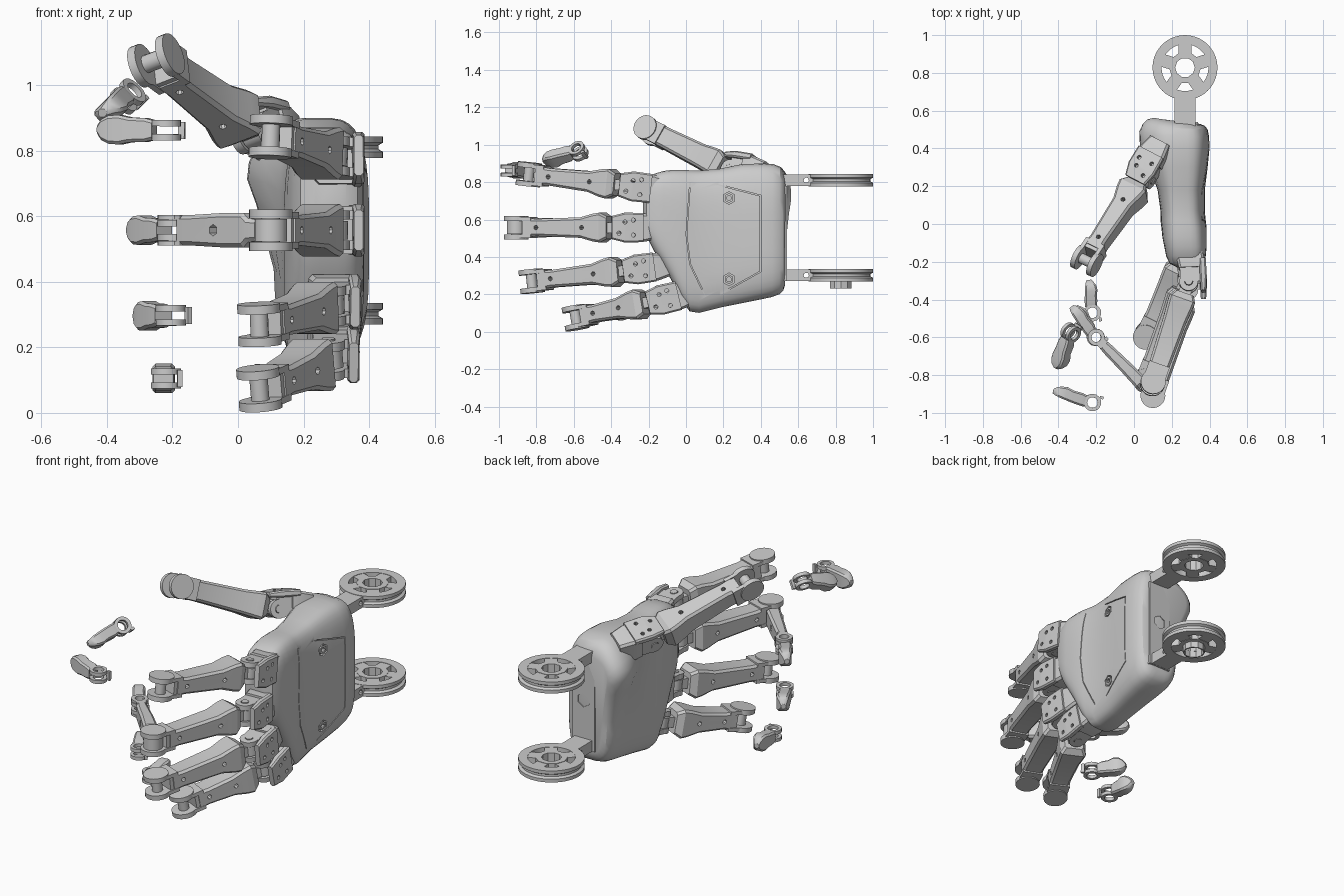
import bpy, bmesh, math
from mathutils import Vector, Matrix

if "Cube" in bpy.data.objects:
    bpy.data.objects.remove(bpy.data.objects["Cube"])

I4 = Matrix.Identity(4)
ALONG_Y = Matrix.Rotation(math.pi / 2, 4, 'X')
ALONG_X = Matrix.Rotation(math.pi / 2, 4, 'Y')


def frame(o, d, a=(0, 0, 1)):
    """Local axes: X along d, Z near hinge axis a, Y = back side."""
    d, a = Vector(d).normalized(), Vector(a)
    a = (a - d * a.dot(d)).normalized()
    y = a.cross(d)
    m = Matrix((d, y, a)).transposed().to_4x4()
    m.translation = Vector(o)
    return m


def box(bm, x0, x1, y0, y1, z0, z1):
    m = Matrix.Translation(((x0 + x1) / 2, (y0 + y1) / 2, (z0 + z1) / 2))
    bmesh.ops.create_cube(bm, size=1, matrix=m @ Matrix.Diagonal((x1 - x0, y1 - y0, z1 - z0, 1)))


def disc(bm, x, y, z0, z1, r, n=20, m=I4):
    t = m @ Matrix.Translation((x, y, (z0 + z1) / 2))
    bmesh.ops.create_cone(bm, cap_ends=True, segments=n, radius1=r, radius2=r, depth=z1 - z0, matrix=t)


def skin(bm, rings, closed=False):
    vs = [[bm.verts.new(p) for p in r] for r in rings]
    k, n = len(vs), len(vs[0])
    for i in range(k if closed else k - 1):
        for j in range(n):
            a, b = vs[i], vs[(i + 1) % k]
            bm.faces.new((a[j], a[(j + 1) % n], b[(j + 1) % n], b[j]))
    if not closed:
        bm.faces.new(vs[0])
        bm.faces.new(vs[-1])


def lathe(bm, prof, n=32, m=I4):
    rings = [[m @ Vector((r * math.cos(t), r * math.sin(t), z)) for r, z in prof]
             for t in (2 * math.pi * i / n for i in range(n))]
    skin(bm, rings, True)


def tube(bm, x, y, z0, z1, r, ri, n=20, m=I4):
    lathe(bm, [(ri, z0), (r, z0), (r, z1), (ri, z1)], n, m @ Matrix.Translation((x, y, 0)))


def loft(bm, secs, c=.012):
    """Chamfered rectangular sections (x, y0, y1, half z)."""
    rings = []
    for x, y0, y1, h in secs:
        rings.append([(x, y0 + c, -h), (x, y1 - c, -h), (x, y1, c - h), (x, y1, h - c),
                      (x, y1 - c, h), (x, y0 + c, h), (x, y0, h - c), (x, y0, c - h)])
    skin(bm, rings)


def make(name, bm, m=I4, cutter=None):
    objs = []
    for b in (bm, cutter):
        if b is None:
            continue
        bmesh.ops.recalc_face_normals(b, faces=b.faces)
        me = bpy.data.meshes.new(name)
        b.to_mesh(me)
        b.free()
        o = bpy.data.objects.new(name, me)
        o.matrix_world = m
        bpy.context.collection.objects.link(o)
        objs.append(o)
    ob = objs[0]
    if cutter is not None:
        mod = ob.modifiers.new('cut', 'BOOLEAN')
        mod.object, mod.solver = objs[1], 'EXACT'
        dg = bpy.context.evaluated_depsgraph_get()
        me = bpy.data.meshes.new_from_object(ob.evaluated_get(dg))
        ob.modifiers.clear()
        if len(me.polygons) >= len(ob.data.polygons):
            ob.data = me
        bpy.data.objects.remove(objs[1])
    return ob


# Palm: rounded sections along y with a thumb mound
bm = bmesh.new()
secs = [(.53, .16, .35, .25, .81), (.52, .135, .375, .22, .85), (.5, .12, .39, .2, .88), (.46, .11, .398, .185, .897),
        (.4, .11, .4, .172, .9), (.3, .12, .39, .152, .897), (.18, .13, .375, .128, .872), (.07, .14, .375, .1, .862),
        (.02, .14, .38, .108, .864), (-.02, .145, .385, .16, .866), (-.07, .15, .385, .26, .866),
        (-.12, .16, .385, .35, .86), (-.17, .17, .38, .43, .845), (-.21, .19, .365, .51, .82),
        (-.23, .23, .33, .58, .79)]
rings = []
for y, x0, x1, z0, z1 in secs:
    ring = []
    for i in range(36):
        t = 2 * math.pi * (i + .5) / 36
        c, s = math.cos(t), math.sin(t)
        c, s = (math.copysign(abs(w) ** .54, w) for w in (c, s))
        x, z = (x0 + x1) / 2 + c * (x1 - x0) / 2, (z0 + z1) / 2 + s * (z1 - z0) / 2
        bump = math.exp(-((y - .44) / .17) ** 2 - ((z - .74) / .15) ** 2) * (1 - c) / 2
        heel = .045 * bump * max(0, (y - .3) / .23)
        ring.append((x - .09 * bump, y + heel, z))
    rings.append(ring)
skin(bm, rings)
# Panel seam and screw seats cut in the back of the hand
cut = bmesh.new()
outline = [(.02, .8), (.13, .8), (.4, .73), (.4, .32), (.115, .16), (.02, .36), (0, .52)]
cy, cz = .2, .5
loops = [[(x, cy + (y - cy) * k, cz + (z - cz) * k) for y, z in outline]
         for x, k in ((.358, 1), (.45, 1), (.45, .98), (.358, .98))]
skin(cut, loops, True)
for z in (.715, .28):
    tube(cut, 0, 0, .358, .45, .034, .026, 6, Matrix.Translation((0, .23, z)) @ ALONG_X)
    disc(cut, 0, 0, .358, .45, .013, 10, Matrix.Translation((0, .23, z)) @ ALONG_X)
make('palm', bm, cutter=cut)

# Wrist plate with hexagonal hole
bm, cut = bmesh.new(), bmesh.new()
box(bm, .2, .34, .48, .54, .27, .78)
disc(cut, 0, 0, -.2, .2, .04, 6, Matrix.Translation((.27, .55, .55)) @ ALONG_Y)
make('wrist_plate', bm, cutter=cut)

# Grooved spoked wheels on arms behind the wrist
for label, z in (('upper', .81), ('lower', .302)):
    bm = bmesh.new()
    lathe(bm, [(.124, -.033), (.172, -.033), (.172, -.014), (.158, -.006), (.158, .006),
               (.172, .014), (.172, .033), (.124, .033)], 40)
    tube(bm, 0, 0, -.033, .033, .085, .052, 10)
    for k in range(5):
        n0 = len(bm.verts)
        box(bm, .07, .135, -.034, .034, -.031, .031)
        bm.verts.ensure_lookup_table()
        bmesh.ops.rotate(bm, verts=bm.verts[n0:], cent=(0, 0, 0),
                         matrix=Matrix.Rotation(math.radians(90 + 72 * k), 3, 'Z'))
    if label == 'lower':
        tube(bm, 0, 0, -.07, -.025, .06, .053, 10)
    make(label + '_wheel', bm, Matrix.Translation((.27, .828, z)))
    bm, cut = bmesh.new(), bmesh.new()
    box(bm, -.055, .055, -.35, -.135, -.031, .031)
    disc(cut, 0, 0, -.2, .2, .014, 10, Matrix.Translation((0, -.185, 0)) @ ALONG_X)
    make(label + '_wheel_arm', bm, Matrix.Translation((.27, .828, z)), cut)

# Digits: name, hinge, knuckle direction, far end, hinge axis
TH = (-.82, .4, -.32)
digits = [('index', (.29, -.31, .78), (.04, -1, .12), (.1, -.84, .842), (0, 0, 1)),
          ('middle', (.29, -.35, .557), (.04, -1, 0), (.1, -.908, .557), (0, 0, 1)),
          ('ring', (.28, -.29, .33), (.04, -1, -.14), (.065, -.825, .27), (0, 0, 1)),
          ('little', (.275, -.16, .165), (.04, -1, -.24), (.065, -.59, .075), (0, 0, 1)),
          ('thumb', (.05, .255, .855), (-.5, -.86, .12), (-.25, -.195, 1.075), TH)]
for name, h, e, end, a in digits:
    # Knuckle bracket: root block, lugs, pin
    m = frame(h, e, a)
    bm = bmesh.new()
    loft(bm, [(-.2, -.06, .07, .06), (-.13, -.06, .085, .075), (-.075, -.05, .085, .072)])
    for s in (-1, 1):
        z0, z1 = sorted((s * .032, s * .06))
        box(bm, -.1, .0, -.045, .065, z0, z1)
        tube(bm, 0, 0, z0, z1, .05, .022, 18)
    disc(bm, 0, 0, -.064, .064, .02, 12)
    make(name + '_knuckle', bm, m)
    # Knuckle back plate with screw holes
    bm, cut = bmesh.new(), bmesh.new()
    loft(bm, [(-.12, .06, .095, .078), (-.02, .06, .097, .08), (.05, .062, .09, .062)], .008)
    for x, z in ((-.065, .04), (-.065, -.04), (-.02, .03), (.012, -.03)):
        disc(cut, 0, 0, -.15, .0, .011, 10, Matrix.Translation((x, 0, z)) @ ALONG_Y)
    make(name + '_knuckle_plate', bm, m, cut)
    # Long finger bone with small holes
    d = Vector(end) - Vector(h)
    L = d.length
    m = frame(h, d, a)
    bm, cut = bmesh.new(), bmesh.new()
    loft(bm, [(.065, -.055, .05, .06), (.1, -.075, .068, .08), (.14, -.072, .066, .074),
              (.21, -.066, .06, .055), (L - .13, -.056, .056, .046), (L - .07, -.055, .055, .05)])
    for x in (.2, L - .13):
        disc(cut, 0, 0, -.2, .2, .012, 8, Matrix.Translation((x, 0, 0)) @ ALONG_Y)
    make(name + '_bone', bm, m, cut)
    # Hinge barrel at the base, fork at the far end
    bm = bmesh.new()
    tube(bm, 0, 0, -.028, .028, .045, .02, 16)
    box(bm, .03, .08, -.035, .03, -.028, .028)
    for s in (-1, 1):
        z0, z1 = sorted((s * .036, s * .063))
        disc(bm, L, 0, z0, z1, .066, 24)
        z0, z1 = sorted((s * .036, s * .056))
        box(bm, L - .1, L - .03, -.057, .057, z0, z1)
    disc(bm, L, 0, -.05, .05, .028, 14)
    box(bm, L - .08, L - .05, -.05, .05, -.04, .04)
    make(name + '_fork', bm, m)

# Middle segment, present on the middle finger only
E, H = Vector((.1, -.908, .557)), Vector((-.2, -.6, .557))
L = (H - E).length
m = frame(E, H - E)
bm, cut = bmesh.new(), bmesh.new()
loft(bm, [(.035, -.03, .03, .033), (.075, -.036, .036, .036), (.095, -.038, .036, .052),
          (.2, -.036, .032, .052), (L - .09, -.03, .03, .046), (L - .045, -.026, .026, .046)])
disc(cut, 0, 0, -.1, .1, .018, 6, Matrix.Translation((.22, 0, 0)) @ ALONG_Y)
make('middle_segment', bm, m, cut)
bm = bmesh.new()
tube(bm, 0, 0, -.034, .034, .05, .03, 18)
for s in (-1, 1):
    z0, z1 = sorted((s * .033, s * .046))
    tube(bm, L, 0, z0, z1, .045, .025, 18)
    box(bm, L - .06, L - .035, -.026, .026, z0, z1)
make('middle_segment_hinges', bm, m)

# Fingertips: hinge centre, tip, hinge axis
tips = [('index', (-.22, -.945, .862), (-.415, -.89, .864), (0, 0, 1)),
        ('middle', (-.2, -.6, .557), (-.325, -.45, .557), (0, 0, 1)),
        ('ring', (-.205, -.6, .297), (-.305, -.45, .295), (0, 0, 1)),
        ('little', (-.22, -.47, .105), (-.24, -.31, .105), (0, 0, 1)),
        ('thumb', (-.335, -.575, .965), (-.41, -.75, .92), (-.7, .2, -.65))]
for name, h, t, a in tips:
    d = Vector(t) - Vector(h)
    L = d.length
    bm = bmesh.new()
    for s in (-1, 1):
        z0, z1 = sorted((s * .012, s * .031))
        tube(bm, 0, 0, z0, z1, .046, .028, 18)
    box(bm, -.05, -.03, -.045, -.03, -.026, .026)
    loft(bm, [(.036, -.028, .034, .03), (.06, -.034, .034, .036), (L * .55, -.034, .03, .038),
              (L * .72, -.042, .026, .045), (L * .88, -.038, .022, .043), (L, -.026, .016, .032),
              (L + .014, -.016, .01, .014)], .009)
    make(name + '_fingertip', bm, frame(h, d, a))

# Keep edges crisp and curves smooth
for o in bpy.context.scene.objects:
    o.select_set(True)
    bpy.context.view_layer.objects.active = o
bpy.ops.object.shade_smooth_by_angle(angle=math.radians(30))
